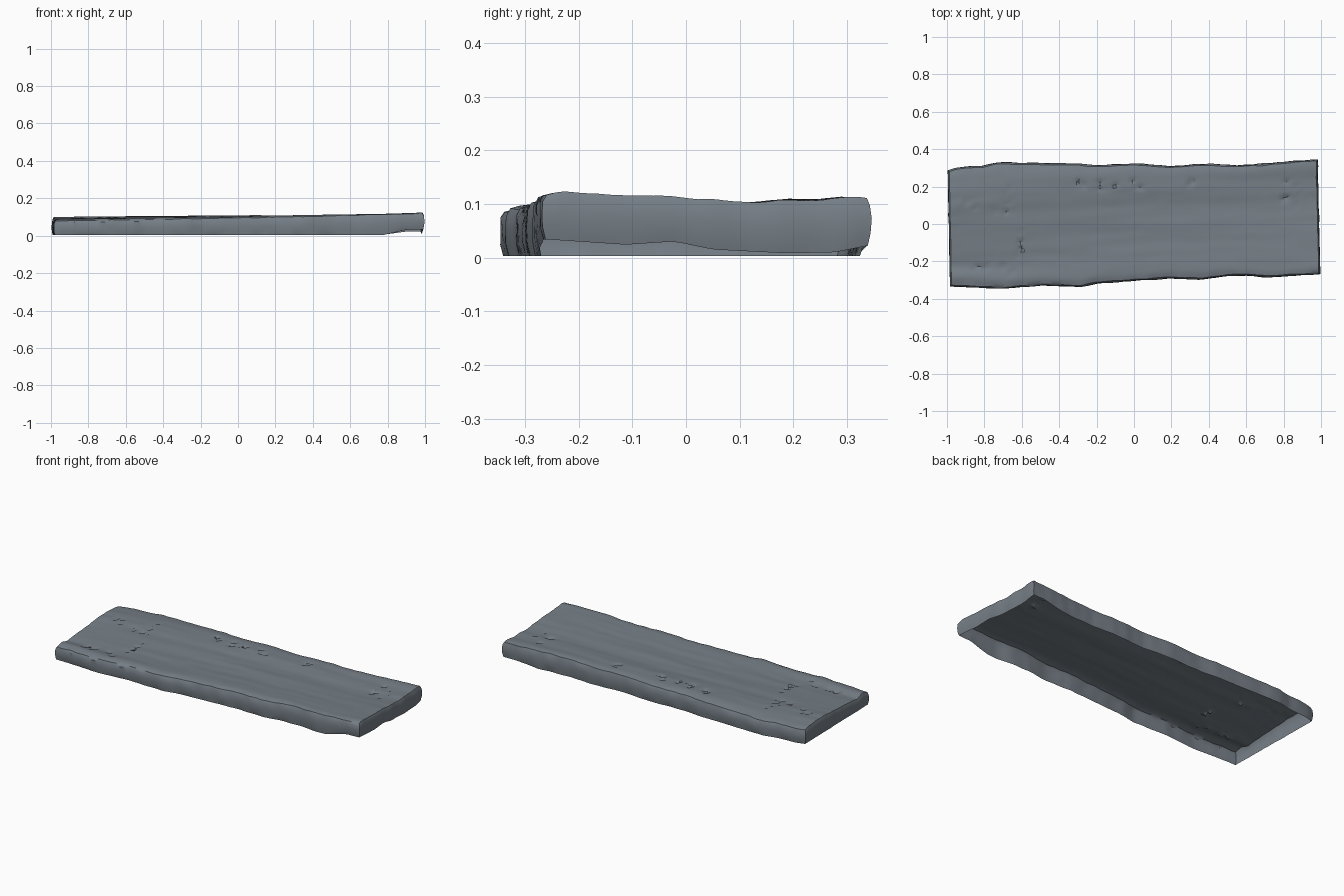
import bpy, bmesh, math, random
from mathutils import Vector, noise

if "Cube" in bpy.data.objects:
    bpy.data.objects.remove(bpy.data.objects["Cube"])

random.seed(4)
NX, NY = 110, 36


def interp(pts, t):
    """Piecewise linear lookup."""
    if t <= pts[0][0]:
        return pts[0][1]
    for (a, p), (b, q) in zip(pts, pts[1:]):
        if t <= b:
            return p + (q - p) * (t - a) / (b - a)
    return pts[-1][1]


# Plan outline of the worn board
BACK = [(-1, .288), (-.95, .302), (-.9, .31), (-.82, .312), (-.74, .332), (-.3, .325),
        (-.2, .316), (0, .326), (.2, .312), (.4, .325), (.55, .316), (.7, .325),
        (.85, .34), (.98, .347)]
FRONT = [(-.99, -.333), (-.7, -.345), (-.5, -.328), (-.28, -.335), (-.2, -.318), (0, -.303),
         (.2, -.291), (.35, -.297), (.5, -.277), (.6, -.275), (.72, -.285), (.85, -.276), (.99, -.267)]
# Top height across the board (0 = front, 1 = back) at three stations
LEFT = [(0, .083), (.07, .09), (.16, .074), (.3, .084), (.5, .09), (.7, .101), (.88, .098), (1, .09)]
MID = [(0, .097), (.1, .102), (.25, .097), (.4, .094), (.5, .100), (.63, .097), (.8, .109), (.92, .108), (1, .102)]
RIGHT = [(0, .121), (.06, .123), (.2, .117), (.35, .115), (.5, .109), (.63, .102),
         (.72, .107), (.85, .106), (.95, .114), (1, .115)]
# Lower lip of the right end, lifted off the ground
END_LIP = [(0, .034), (.25, .024), (.4, .03), (.52, .015), (.75, .008), (.9, .01), (1, .022)]
# Chipped areas on top: x, y, radius x, radius y
CHIPS = [(-.70, .09, .07, .04), (-.85, .11, .06, .04), (-.66, .18, .03, .05), (-.75, -.24, .14, .03),
         (-.2, .21, .12, .03), (.02, .22, .05, .03), (.28, .225, .08, .02), (.84, .17, .05, .09),
         (-.62, -.08, .02, .1)]


def n(x, y, z=0.0):
    return noise.noise(Vector((x, y, z)))


def plan(u, v, inset):
    """Board coordinates (0..1) to x, y."""
    x0 = -1 + .012 * (1 - v) + inset + .003 * n(v * 9, 3)
    x1 = .993 - .014 * v - inset + .003 * n(v * 9, 7)
    x = x0 + (x1 - x0) * u
    y0 = interp(FRONT, x) + inset + .004 * n(x * 14, 1, inset * 300)
    y1 = interp(BACK, x) - inset + .004 * n(x * 14, 5, inset * 300)
    return x, y0 + (y1 - y0) * v


def top_z(u, v):
    a, b, c = interp(LEFT, v), interp(MID, v), interp(RIGHT, v)
    z = a + (b - a) * u / .45 if u < .45 else b + (c - b) * (u - .45) / .55
    z += .0025 * n(u * 4, v * 14, 2) + .0012 * n(u * 18, v * 12, 6)
    edge = min(v, 1 - v)
    if edge < .04:
        z -= .004 * (1 - edge / .04) * (1 + n(u * 30, v * 3))
    return z


def base_z(u, v):
    lift = min(1, max(0, (u - .89) / .07))
    return .003 + (interp(END_LIP, v) - .003) * lift


bm = bmesh.new()

# Top surface, finely gridded so chips can be torn into it
grid = []
for i in range(NX + 1):
    row = []
    for j in range(NY + 1):
        u, v = i / NX, j / NY
        x, y = plan(u, v, .009)
        z = top_z(u, v)
        if 0 < i < NX and 0 < j < NY:
            for cx, cy, rx, ry in CHIPS:
                if ((x - cx) / rx) ** 2 + ((y - cy) / ry) ** 2 < 1 and random.random() < .2:
                    z -= random.uniform(.004, .016)
                    x += random.uniform(-.005, .005)
        row.append(bm.verts.new((x, y, z)))
    grid.append(row)
for i in range(NX):
    for j in range(NY):
        bm.faces.new((grid[i][j], grid[i + 1][j], grid[i + 1][j + 1], grid[i][j + 1]))

# Rough walls hanging from the rim; the underside stays open
rim = ([(i, 0) for i in range(NX)] + [(NX, j) for j in range(NY)]
       + [(i, NY) for i in range(NX, 0, -1)] + [(0, j) for j in range(NY, 0, -1)])
loop = [grid[i][j] for i, j in rim]
for inset, h in ((.002, .84), (.0, .55), (.001, .25), (.006, 0)):
    ring = []
    for i, j in rim:
        u, v = i / NX, j / NY
        x, y = plan(u, v, inset)
        lo, hi = base_z(u, v), top_z(u, v)
        wobble = .006 * n(x * 11, y * 11, h * 5) if h else 0
        ring.append(bm.verts.new((x, y, lo + (hi - lo) * h + wobble)))
    for k in range(len(rim)):
        m = (k + 1) % len(rim)
        bm.faces.new((loop[k], ring[k], ring[m], loop[m]))
    loop = ring

# Centre the board and rest it on the ground
for ax in (0, 1, 2):
    lo = min(p.co[ax] for p in bm.verts)
    hi = max(p.co[ax] for p in bm.verts)
    shift = lo if ax == 2 else (lo + hi) / 2
    for p in bm.verts:
        p.co[ax] -= shift
for p in bm.verts:
    p.co.z += .003

bmesh.ops.recalc_face_normals(bm, faces=bm.faces)
if grid[50][18].normal.z < 0 or sum(f.normal.z for f in bm.faces) < 0:
    bmesh.ops.reverse_faces(bm, faces=bm.faces)
mesh = bpy.data.meshes.new("weathered_plank")
bm.to_mesh(mesh)
bm.free()

plank = bpy.data.objects.new("weathered_plank", mesh)
bpy.context.collection.objects.link(plank)
mat = bpy.data.materials.new("slate grey")
mat.diffuse_color = (.18, .21, .24, 1)
mat.use_nodes = True
mat.node_tree.nodes["Principled BSDF"].inputs["Base Color"].default_value = mat.diffuse_color
mesh.materials.append(mat)

bpy.context.view_layer.objects.active = plank
plank.select_set(True)
bpy.ops.object.shade_smooth_by_angle(angle=math.radians(35))
